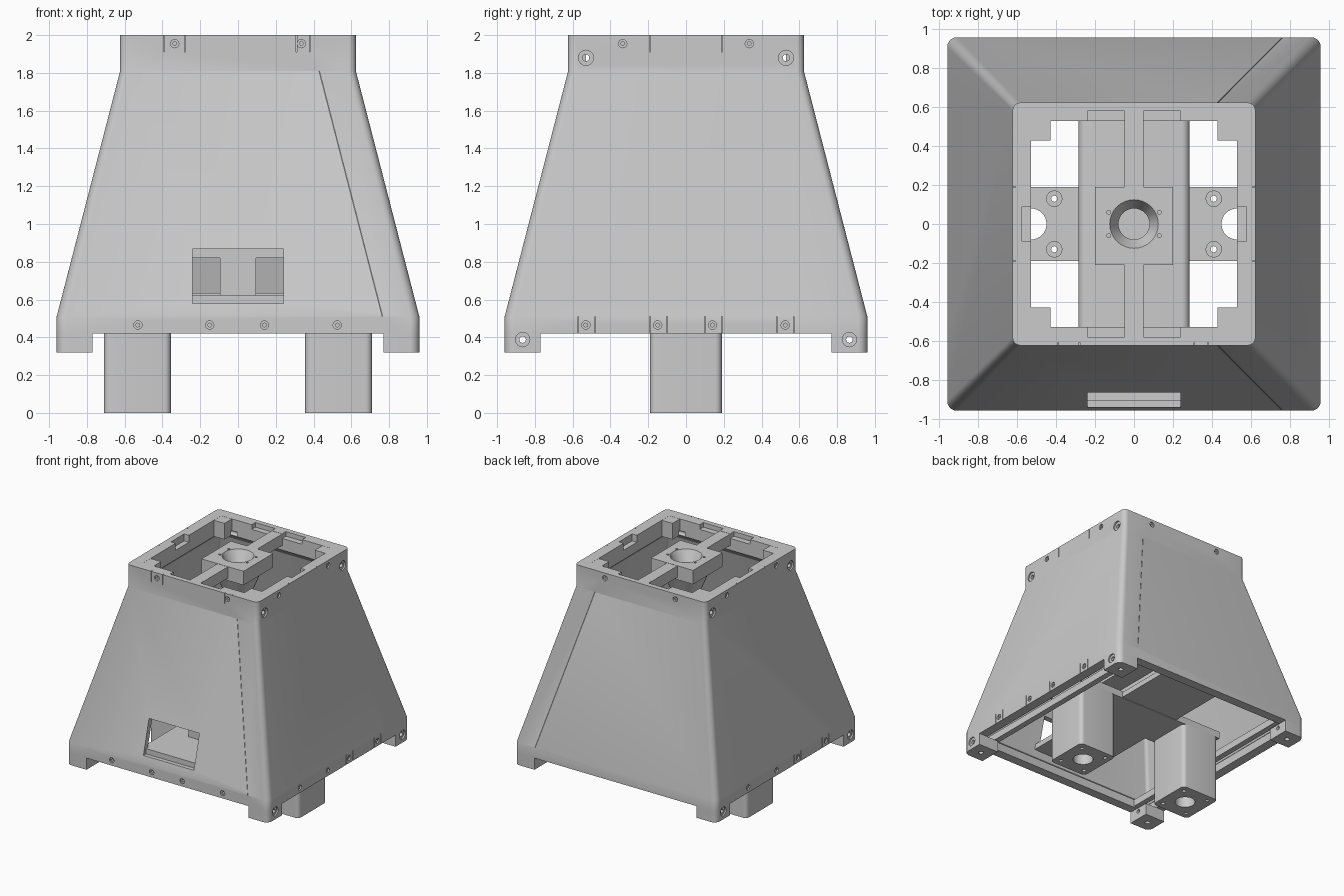
import bpy, bmesh, math
from mathutils import Matrix, Vector

cube = bpy.data.objects.get("Cube")
if cube:
    bpy.data.objects.remove(cube, do_unlink=True)

grey = bpy.data.materials.new("light_grey")
grey.use_nodes = True
grey.diffuse_color = (0.6, 0.6, 0.6, 1)
grey.node_tree.nodes["Principled BSDF"].inputs["Base Color"].default_value = (0.6, 0.6, 0.6, 1)


def finish(bm, name):
    bmesh.ops.recalc_face_normals(bm, faces=bm.faces)
    mesh = bpy.data.meshes.new(name)
    bm.to_mesh(mesh)
    bm.free()
    ob = bpy.data.objects.new(name, mesh)
    bpy.context.collection.objects.link(ob)
    mesh.materials.append(grey)
    return ob


def add_box(bm, x, y, z):
    """Box from three (low, high) ranges."""
    size = Matrix.Diagonal((x[1] - x[0], y[1] - y[0], z[1] - z[0], 1))
    mid = Matrix.Translation([(a + b) / 2 for a, b in (x, y, z)])
    bmesh.ops.create_cube(bm, size=1, matrix=mid @ size)


def add_cyl(bm, centre, r1, depth, axis="Z", r2=None, segs=24):
    turn = {"Z": Matrix(), "X": Matrix.Rotation(math.pi / 2, 4, "Y"),
            "Y": Matrix.Rotation(math.pi / 2, 4, "X")}[axis]
    bmesh.ops.create_cone(bm, cap_ends=True, segments=segs, radius1=r1,
                          radius2=r1 if r2 is None else r2, depth=depth,
                          matrix=Matrix.Translation(centre) @ turn)


def box(name, x, y, z, bevel=0, rounded=None):
    """Box; the edges whose midpoint passes the rounded test are rounded."""
    bm = bmesh.new()
    add_box(bm, x, y, z)
    if bevel:
        edges = [e for e in bm.edges if rounded((e.verts[0].co + e.verts[1].co) / 2)]
        bmesh.ops.bevel(bm, geom=edges, offset=bevel, segments=6, profile=0.5, affect="EDGES")
    return finish(bm, name)


def cut(targets, bm):
    """Subtract the cutter mesh from each target, then drop the cutter."""
    cutter = finish(bm, "cutter")
    cutter.hide_render = True
    for ob in targets:
        mod = ob.modifiers.new("cut", "BOOLEAN")
        mod.operation, mod.solver, mod.object = "DIFFERENCE", "EXACT", cutter
        mod.use_self = True
        bpy.context.view_layer.objects.active = ob
        bpy.ops.object.modifier_apply(modifier=mod.name)
    bpy.data.objects.remove(cutter, do_unlink=True)


def rounded_square(bm, half, z, radius, segs=6):
    ring = []
    for q in range(4):
        for i in range(segs + 1):
            a = math.pi / 2 * (q + i / segs)
            sx, sy = ((1, 1), (-1, 1), (-1, -1), (1, -1))[q]
            ring.append(bm.verts.new((sx * (half - radius) + radius * math.cos(a),
                                      sy * (half - radius) + radius * math.sin(a), z)))
    return ring


# Hollow tapered housing: outside going up, then inside going down
bm = bmesh.new()
profile = [(0.96, 0.42, 0.05), (0.96, 0.51, 0.05), (0.624, 1.81, 0.04), (0.624, 2.0, 0.04),
           (0.53, 2.0, 0.01), (0.53, 1.86, 0.01), (0.575, 1.81, 0.02), (0.91, 0.52, 0.03),
           (0.88, 0.49, 0.02), (0.88, 0.42, 0.02)]
rings = [rounded_square(bm, *p) for p in profile]
for k, lower in enumerate(rings):
    upper = rings[(k + 1) % len(rings)]
    for i in range(len(lower)):
        j = (i + 1) % len(lower)
        bm.faces.new((lower[i], lower[j], upper[j], upper[i]))
housing = finish(bm, "housing")

# Corner feet and the blocks inside the top frame corners
feet, frame_corners = [], []
for sx in (-1, 1):
    for sy in (-1, 1):
        xr, yr = sorted((sx * 0.77, sx * 0.96)), sorted((sy * 0.77, sy * 0.96))
        feet.append(box("corner_foot", xr, yr, (0.32, 0.42), 0.05,
                        lambda m: abs(m.x) > 0.95 and abs(m.y) > 0.95))
        frame_corners.append(box("frame_corner", sorted((sx * 0.43, sx * 0.532)),
                                 sorted((sy * 0.43, sy * 0.532)), (1.86, 1.999)))

# Window and ring notches
bm = bmesh.new()
add_box(bm, (-0.24, 0.24), (-1, -0.7), (0.578, 0.868))
for s in (-1, 1):
    add_box(bm, sorted((s * 0.5, s * 0.575)), (-0.09, 0.09), (1.94, 2.1))
    for t in (-1, 1):
        add_box(bm, sorted((t * 0.05, t * 0.24)), sorted((s * 0.5, s * 0.58)), (1.96, 2.1))
cut([housing], bm)


def screw(bm, axis, side, along, z, face, r, deep=0.035):
    """Counterbored screw hole in a side wall."""
    for radius, depth in ((r, 0.012), (r * 0.45, deep)):
        p = side * (face - depth / 2 + 0.005)
        add_cyl(bm, (p, along, z) if axis == "X" else (along, p, z), radius, depth + 0.01, axis, segs=16)


# Screw holes on the walls
bm = bmesh.new()
for s in (-1, 1):
    for t in (-0.335, 0.335):
        screw(bm, "X", s, t, 1.955, 0.624, 0.022)
        screw(bm, "Y", s, t, 1.955, 0.624, 0.022)
    for t in (-0.53, -0.15, 0.14, 0.525):
        screw(bm, "X", s, t, 0.465, 0.96, 0.022)
        if s < 0:
            screw(bm, "Y", s, t, 0.465, 0.96, 0.022)
cut([housing], bm)

# Large through bolts at the top corners and in the feet
bm = bmesh.new()
for s in (-1, 1):
    for t in (-0.53, 0.53):
        screw(bm, "X", s, t, 1.88, 0.624, 0.04, 0.25)
cut([housing] + frame_corners, bm)
bm = bmesh.new()
for s in (-1, 1):
    for t in (-0.865, 0.865):
        screw(bm, "X", s, t, 0.388, 0.96, 0.038, 0.25)
        add_cyl(bm, (s * 0.865, t, 0.32), 0.02, 0.05, segs=16)
cut(feet + [housing], bm)

# Hairline joints: slope seams, tabs beside the screws and panel joints at the rim
bm = bmesh.new()
hair = 0.002
for s in (-1, 1):
    top, low = Vector((0.43, s * 0.624, 1.81)), Vector((0.765, s * 0.96, 0.51))
    turn = (top - low).to_track_quat("Z", "Y").to_matrix().to_4x4()
    bmesh.ops.create_cube(bm, size=1, matrix=Matrix.Translation((top + low) / 2) @ turn
                          @ Matrix.Diagonal((hair, 0.012, (top - low).length, 1)))
    rim, base = sorted((s * 0.61, s * 0.64)), sorted((s * 0.95, s * 0.97))
    for t in (-0.19, 0.19):
        add_box(bm, rim, (t - hair, t + hair), (1.91, 2.01))
    for t in (-0.57, -0.48, -0.19, -0.1, 0.1, 0.19, 0.48, 0.57):
        add_box(bm, base, (t - hair, t + hair), (0.41, 0.51))
for t in (-0.39, -0.28, 0.31, 0.38):
    add_box(bm, (t - hair, t + hair), (-0.64, -0.61), (1.91, 2.01))
cut([housing], bm)

# Two legs, base rails, cross plate and I-shaped beam
legs = []
for s, side in ((-1, "right"), (1, "left")):
    legs.append(box(side + "_leg", sorted((s * 0.355, s * 0.71)), (-0.19, 0.19), (0, 0.58), 0.035,
                    lambda m: abs(m.y) > 0.18 and 0.1 < m.z < 0.5 and abs(abs(m.x) - 0.5325) > 0.1))
    box(side + "_base_rail", sorted((s * 0.74, s * 0.79)), (-0.89, 0.89), (0.43, 0.49))
plate = box("cross_plate", (-0.73, 0.73), (-0.19, 0.19), (0.575, 0.635))
box("beam_lower_flange", (-0.28, 0.28), (-0.91, 0.91), (0.58, 0.625))
box("beam_web", (-0.095, 0.095), (-0.54, 0.54), (0.625, 0.82))
box("beam_upper_flange", (-0.285, 0.285), (-0.54, 0.54), (0.82, 0.9), 0.04,
    lambda m: abs(m.x) > 0.28 and m.z > 0.89)

# Bores and screw holes through the legs and plate
bm = bmesh.new()
for s in (-1, 1):
    add_cyl(bm, (s * 0.53, 0, 0.5), 0.08, 1.2, segs=32)
    for dx in (-0.12, 0.12):
        for y in (-0.13, 0.13):
            add_cyl(bm, (s * 0.53 + dx, y, 0.4), 0.016, 1, segs=12)
            add_cyl(bm, (s * 0.53 + dx, y, 0.64), 0.04, 0.04, segs=16)
cut(legs + [plate], bm)

# Crossbar and central socket with a tapered neck
for s in (-1, 1):
    box("top_crossbar", (-0.05, 0.05), sorted((s * 0.18, s * 0.535)), (1.9, 1.998))
block = box("centre_block", (-0.2, 0.2), (-0.21, 0.19), (1.88, 2.0))
bm = bmesh.new()
add_cyl(bm, (0, 0, 1.8), 0.12, 0.16, r2=0.185, segs=32)
neck = finish(bm, "centre_neck")
bm = bmesh.new()
add_cyl(bm, (0, 0, 1.9), 0.08, 0.3, segs=32)
cut([block, neck], bm)
bm = bmesh.new()
add_cyl(bm, (0, 0, 1.96), 0.08, 0.1, r2=0.13, segs=32)
for x in (-0.13, 0.13):
    for y in (-0.06, 0.06):
        add_cyl(bm, (x, y, 2), 0.01, 0.06, segs=10)
cut([block], bm)

# Smooth the rounded edges while keeping the corners crisp
bpy.ops.object.select_all(action="DESELECT")
for ob in bpy.context.collection.objects:
    if ob.type == "MESH":
        ob.select_set(True)
        bpy.context.view_layer.objects.active = ob
bpy.ops.object.shade_smooth_by_angle(angle=math.radians(25))
